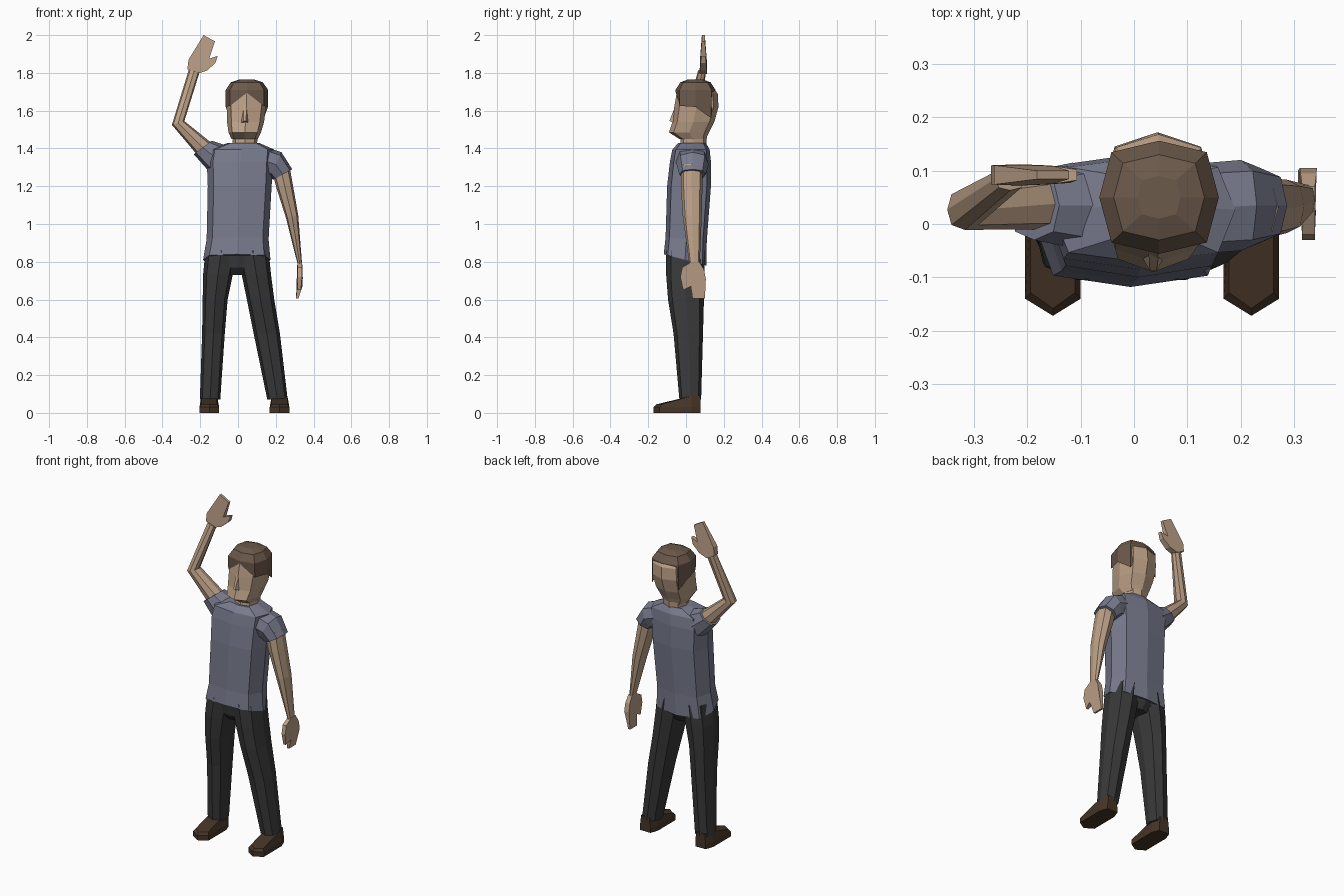
import bpy, bmesh, math
from mathutils import Vector


def material(name, rgb):
    m = bpy.data.materials.new(name)
    m.diffuse_color = (*rgb, 1)
    return m


SKIN = material("skin", (0.50, 0.35, 0.24))
SHIRT = material("shirt_cloth", (0.19, 0.20, 0.27))
TROUSERS = material("trouser_cloth", (0.04, 0.04, 0.04))
LEATHER = material("leather", (0.06, 0.035, 0.02))
HAIR = material("hair_brown", (0.15, 0.10, 0.07))


def skin(name, rings, mat):
    """Bridge equal-length point rings and cap both ends."""
    bm = bmesh.new()
    loops = [[bm.verts.new(p) for p in r] for r in rings]
    n = len(loops[0])
    for a, b in zip(loops, loops[1:]):
        for i in range(n):
            j = (i + 1) % n
            bm.faces.new((a[i], a[j], b[j], b[i]))
    bm.faces.new(loops[0])
    bm.faces.new(loops[-1])
    bmesh.ops.recalc_face_normals(bm, faces=bm.faces)
    me = bpy.data.meshes.new(name)
    bm.to_mesh(me)
    bm.free()
    me.materials.append(mat)
    ob = bpy.data.objects.new(name, me)
    bpy.context.collection.objects.link(ob)
    return ob


def ring(c, u, v, e=0.8, n=8):
    """Rounded n-gon: centre c, half axes u (in xz) and v (in yz)."""
    c, u, v = Vector(c), Vector((u[0], 0, u[1])), Vector((0, v[0], v[1]))
    pts = []
    for k in range(n):
        a = 2 * math.pi * k / n
        s, t = math.sin(a), math.cos(a)
        pts.append(c + u * math.copysign(abs(t) ** e, t) + v * math.copysign(abs(s) ** e, s))
    return pts


def upright(name, rows, mat, e=0.8):
    """Stack of level rings: z, x min, x max, y front, y back, tilt."""
    skin(name, [ring(((x0 + x1) / 2, (y0 + y1) / 2, z), ((x1 - x0) / 2, 0),
                     ((y1 - y0) / 2, tilt), e) for z, x0, x1, y0, y1, tilt in rows], mat)


def limb(name, rows, mat):
    """Tube through slanted rings: centre, xz half axis, y half depth."""
    skin(name, [ring(c, u, (d, 0)) for c, u, d in rows], mat)


# Shirt body
upright("shirt", [
    (0.81, -0.185, 0.172, -0.118, 0.108, -0.03),
    (0.92, -0.166, 0.162, -0.108, 0.110, -0.01),
    (1.20, -0.160, 0.178, -0.100, 0.132, 0),
    (1.33, -0.165, 0.185, -0.085, 0.132, 0),
    (1.395, -0.155, 0.190, -0.072, 0.125, 0),
    (1.43, -0.050, 0.110, -0.040, 0.105, 0)], SHIRT, 0.6)

# Sleeves
limb("lowered_sleeve", [
    ((0.14, 0.03, 1.335), (0.00, 0.075), 0.085),
    ((0.20, 0.035, 1.315), (0.03, 0.065), 0.085),
    ((0.237, 0.035, 1.262), (0.05, 0.028), 0.070)], SHIRT)
limb("raised_sleeve", [
    ((-0.115, 0.035, 1.35), (0.04, 0.07), 0.080),
    ((-0.187, 0.035, 1.405), (0.047, 0.036), 0.065)], SHIRT)

# Arms
limb("lowered_arm", [
    ((0.225, 0.03, 1.30), (0.045, 0.02), 0.058),
    ((0.247, 0.03, 1.20), (0.043, 0.01), 0.057),
    ((0.286, 0.033, 1.04), (0.033, 0.005), 0.050),
    ((0.327, 0.045, 0.79), (0.012, 0), 0.028)], SKIN)
limb("raised_arm", [
    ((-0.16, 0.04, 1.38), (0.040, 0.033), 0.050),
    ((-0.317, 0.027, 1.535), (0.033, 0.010), 0.038),
    ((-0.232, 0.085, 1.81), (0.028, -0.008), 0.022)], SKIN)


# Hands: mitten outlines given thickness (a, z, half thickness)
def hand(name, outline, place):
    skin(name, [[place(a, z, s * t) for a, z, t in outline] for s in (-1, 1)], SKIN)


hand("raised_hand", [
    (-0.268, 1.82, 0.018), (-0.262, 1.87, 0.018), (-0.182, 2.0, 0.008),
    (-0.122, 1.967, 0.008), (-0.153, 1.875, 0.017), (-0.107, 1.89, 0.010),
    (-0.12, 1.852, 0.015), (-0.165, 1.812, 0.018), (-0.215, 1.795, 0.020)],
    lambda a, z, t: (a, 0.092 + t, z))
hand("lowered_hand", [
    (0.03, 0.80, 0.012), (0.07, 0.80, 0.012), (0.095, 0.76, 0.015),
    (0.105, 0.71, 0.016), (0.10, 0.605, 0.006), (0.035, 0.605, 0.006),
    (0.025, 0.67, 0.014), (-0.015, 0.65, 0.008), (-0.03, 0.72, 0.012),
    (-0.02, 0.77, 0.012)],
    lambda a, z, t: (0.327 - 0.25 * max(0, 0.66 - z) + t, a, z))

# Trousers
upright("pelvis", [
    (0.73, -0.07, 0.065, -0.06, 0.07, 0),
    (0.77, -0.15, 0.14, -0.09, 0.09, 0),
    (0.86, -0.165, 0.155, -0.10, 0.10, 0)], TROUSERS)
upright("left_leg", [
    (0.07, -0.202, -0.094, -0.035, 0.080, 0),
    (0.42, -0.190, -0.070, -0.066, 0.090, 0),
    (0.60, -0.187, -0.055, -0.095, 0.095, 0),
    (0.73, -0.185, -0.028, -0.105, 0.098, 0),
    (0.86, -0.172, -0.002, -0.105, 0.098, 0)], TROUSERS)
upright("right_leg", [
    (0.07, 0.155, 0.263, -0.035, 0.080, 0),
    (0.42, 0.083, 0.222, -0.066, 0.090, 0),
    (0.60, 0.047, 0.192, -0.095, 0.095, 0),
    (0.73, 0.020, 0.175, -0.105, 0.098, 0),
    (0.86, -0.008, 0.162, -0.105, 0.098, 0)], TROUSERS)

# Shoes
SOLE = [(-0.035, 0.078), (0.035, 0.078), (0.052, 0.03), (0.052, -0.14),
        (0, -0.172), (-0.052, -0.14), (-0.052, 0.03)]
for side, cx in (("left", -0.152), ("right", 0.22)):
    upper = [(cx + x * 0.8, y if y > 0 else y * 0.92, 0.09 if y > 0 else 0.045) for x, y in SOLE]
    skin(side + "_shoe", [[(cx + x, y, 0) for x, y in SOLE],
                          [(cx + x, y, 0.03) for x, y in SOLE], upper], LEATHER)

# Neck and head
upright("neck", [
    (1.38, -0.030, 0.100, -0.035, 0.105, 0),
    (1.53, -0.025, 0.105, -0.020, 0.115, 0)], SKIN)
upright("head", [
    (1.45, -0.035, 0.105, -0.035, 0.105, 0),
    (1.485, -0.050, 0.122, -0.090, 0.122, 0),
    (1.54, -0.058, 0.138, -0.072, 0.150, 0),
    (1.62, -0.060, 0.148, -0.062, 0.172, 0),
    (1.69, -0.058, 0.150, -0.050, 0.168, 0),
    (1.735, -0.030, 0.125, -0.025, 0.135, 0)], SKIN, 0.75)

# Nose
skin("nose", [[(0.027, -0.055, 1.63), (0.047, -0.055, 1.63), (0.047, -0.045, 1.63), (0.027, -0.045, 1.63)],
              [(0.030, -0.088, 1.545), (0.042, -0.088, 1.545), (0.058, -0.06, 1.535), (0.014, -0.06, 1.535)]], SKIN)

# Hair: cap with side locks, short over the brow and nape
hair = [ring((0.047, 0.05, z), (rx, 0), (ry, 0), 0.65)
        for z, rx, ry in ((1.62, 0.112, 0.104), (1.71, 0.112, 0.106), (1.75, 0.085, 0.08), (1.765, 0.04, 0.04))]
for p, z in zip(hair[0], (1.62, 1.56, 1.69, 1.56, 1.62, 1.625, 1.695, 1.625)):
    p.z = z
cap = skin("hair", hair, HAIR)
bm = bmesh.new()
bm.from_mesh(cap.data)
bm.faces.ensure_lookup_table()
bmesh.ops.delete(bm, geom=[bm.faces[-2]], context='FACES')
bm.to_mesh(cap.data)
bm.free()
